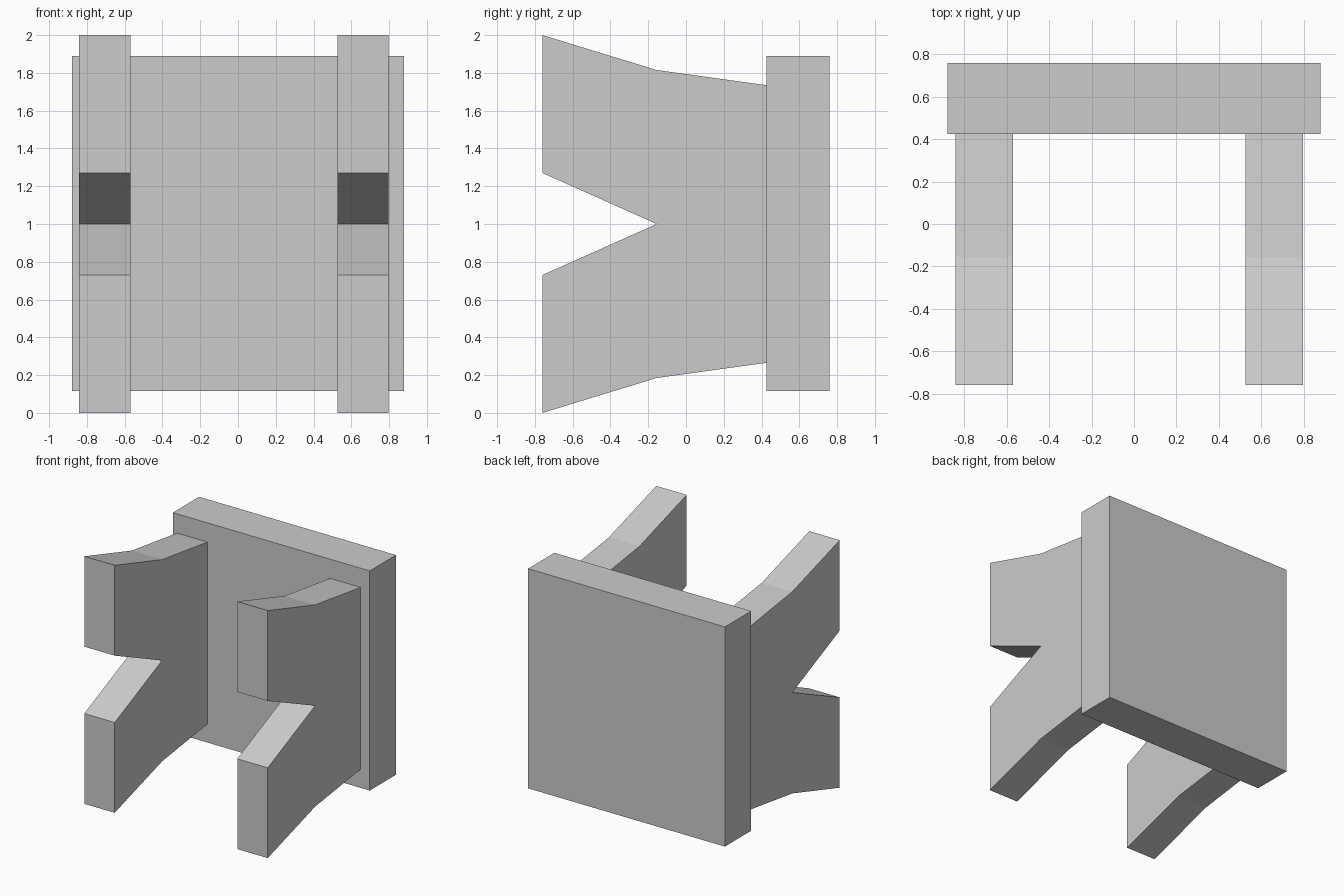
import bpy
import bmesh

cube = bpy.data.objects.get("Cube")
if cube:
    bpy.data.objects.remove(cube, do_unlink=True)

# Single plain grey
GREY = (0.6, 0.6, 0.6, 1.0)
grey = bpy.data.materials.new("plain grey")
grey.use_nodes = True
grey.diffuse_color = GREY
grey.node_tree.nodes["Principled BSDF"].inputs["Base Color"].default_value = GREY


def extrude_profile(name, profile, x_min, x_max):
    """Extrude a closed (y, z) outline along x into a solid, flat-shaded part."""
    bm = bmesh.new()
    face = bm.faces.new([bm.verts.new((x_min, y, z)) for y, z in profile])
    result = bmesh.ops.extrude_face_region(bm, geom=[face])
    moved = [v for v in result["geom"] if isinstance(v, bmesh.types.BMVert)]
    bmesh.ops.translate(bm, verts=moved, vec=(x_max - x_min, 0, 0))
    bmesh.ops.recalc_face_normals(bm, faces=bm.faces)
    mesh = bpy.data.meshes.new(name)
    bm.to_mesh(mesh)
    bm.free()
    mesh.materials.append(grey)
    obj = bpy.data.objects.new(name, mesh)
    bpy.context.collection.objects.link(obj)
    return obj


# Back plate
FRONT, JOINT, BACK = -0.76, 0.425, 0.76
extrude_profile("back_plate",
                [(JOINT, 0.115), (BACK, 0.115), (BACK, 1.89), (JOINT, 1.89)],
                -0.88, 0.88)

# Forked brackets: upper half of the outline, mirrored about mid height
upper = [(-0.155, 1.0), (FRONT, 1.27), (FRONT, 2.0), (-0.155, 1.815), (JOINT, 1.735)]
lower = [(y, 2.0 - z) for y, z in reversed(upper[1:])]
for name, x_min, x_max in (("right_bracket", -0.842, -0.57),
                           ("left_bracket", 0.526, 0.798)):
    extrude_profile(name, upper + lower, x_min, x_max)
